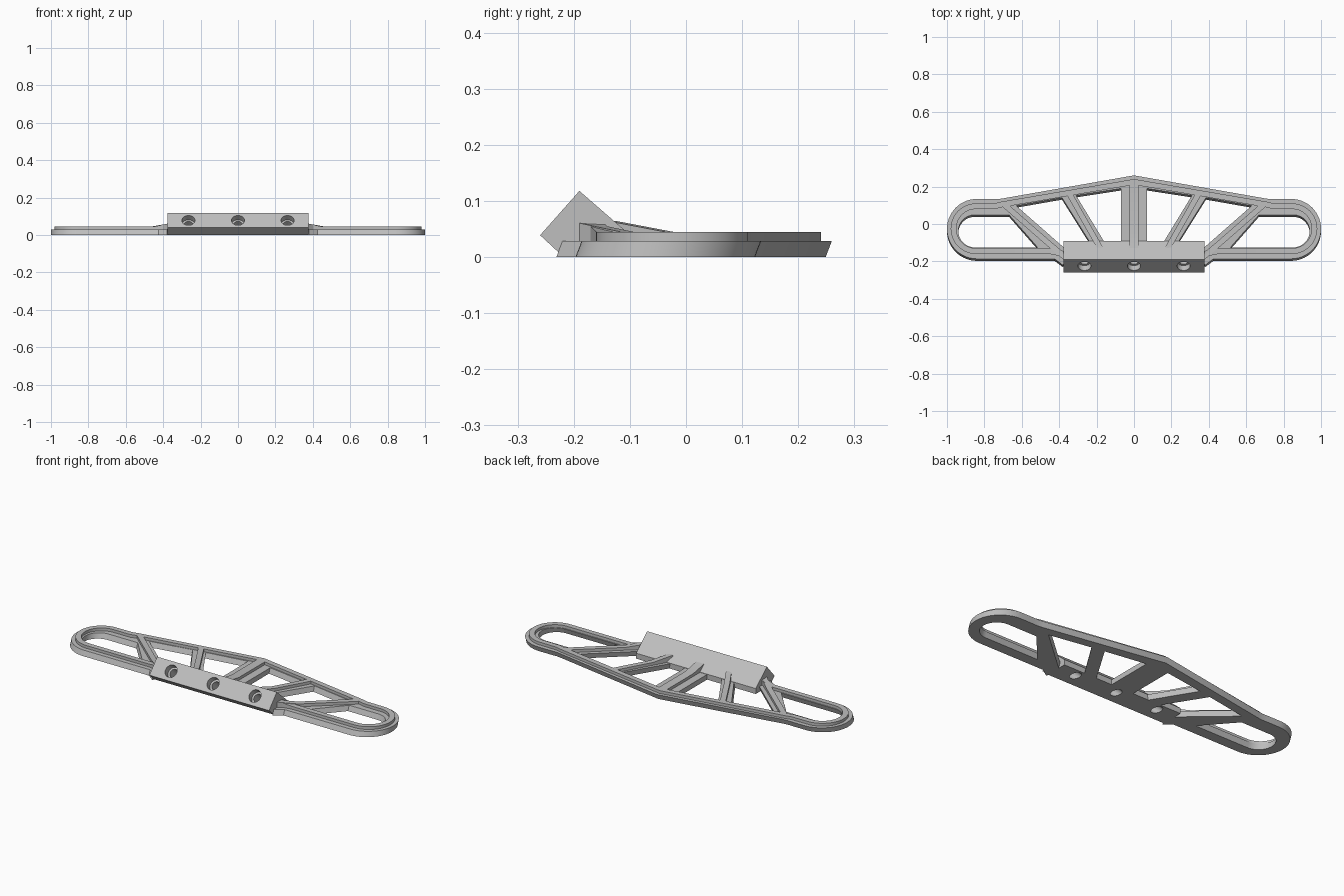
import bpy, bmesh
from math import cos, sin, pi
from mathutils import Vector, Matrix

old = bpy.data.objects.get("Cube")
if old:
    bpy.data.objects.remove(old)

PLATE_TOP = 0.029
RIDGE_TOP = 0.045

grey = bpy.data.materials.new("light_grey")
grey.use_nodes = True
COLOR = (0.52, 0.52, 0.52, 1)
grey.diffuse_color = COLOR
grey.node_tree.nodes["Principled BSDF"].inputs["Base Color"].default_value = COLOR


def finish(bm, name):
    bmesh.ops.recalc_face_normals(bm, faces=bm.faces)
    mesh = bpy.data.meshes.new(name)
    bm.to_mesh(mesh)
    bm.free()
    mesh.materials.append(grey)
    obj = bpy.data.objects.new(name, mesh)
    bpy.context.collection.objects.link(obj)
    return obj


def flip(points):
    return [(-p[0], *p[1:]) for p in points]


def arc(cx, cy, r, n=28):
    """Half circle from the rear round the +x end to the front."""
    return [(cx + r * sin(pi * i / n), cy + r * cos(pi * i / n)) for i in range(n + 1)]


def flat_plate(name, loops):
    """Flat outline with holes, thickened and slanted forward at the bottom."""
    bm = bmesh.new()
    for loop in loops:
        vs = [bm.verts.new((x, y, PLATE_TOP)) for x, y in loop]
        for i, v in enumerate(vs):
            bm.edges.new((vs[i - 1], v))
    bmesh.ops.triangle_fill(bm, edges=bm.edges[:], use_beauty=True, use_dissolve=False)
    ext = bmesh.ops.extrude_face_region(bm, geom=bm.faces[:])["geom"]
    low = [g for g in ext if isinstance(g, bmesh.types.BMVert)]
    bmesh.ops.translate(bm, verts=low, vec=(0, -0.011, -PLATE_TOP))
    return finish(bm, name)


def ridge(name, path, width):
    """Rectangular rib swept along (x, y, top) points with mitred corners."""
    bm = bmesh.new()
    pts = [Vector(p[:2]) for p in path]
    rings = []
    for i, p in enumerate(pts):
        a = (p - pts[i - 1]).normalized() if i else None
        b = (pts[i + 1] - p).normalized() if i + 1 < len(pts) else None
        a, b = a or b, b or a
        t = (a + b).normalized()
        side = Vector((-t.y, t.x)) * width / 2 / max(t.dot(a), 0.3)
        top = path[i][2] if len(path[i]) > 2 else RIDGE_TOP
        rings.append([bm.verts.new((*(p + side * s), z)) for s, z in
                      ((-1, 0.02), (1, 0.02), (1, top), (-1, top))])
    for r, q in zip(rings, rings[1:]):
        for k in range(4):
            bm.faces.new((r[k - 1], r[k], q[k], q[k - 1]))
    bm.faces.new(rings[0])
    bm.faces.new(rings[-1])
    return finish(bm, name)


# Plate outline and windows
half = ([(0.70, 0.137), (0.73, 0.133), (0.76, 0.134)] + arc(0.84, -0.026, 0.16)
        + [(0.425, -0.186), (0.38, -0.22), (0.37, -0.205)])
outline = [(0, 0.26)] + half + flip(half[::-1])
slot = arc(0.852, -0.038, 0.087) + [(0.515, -0.125), (0.668, 0.049)]
outer_window = [(0.63, 0.098), (0.385, 0.141), (0.215, -0.13), (0.37, -0.13)]
inner_window = [(0.31, 0.153), (0.07, 0.19), (0.07, -0.11), (0.15, -0.11)]
windows = [slot, outer_window, inner_window]
plate = flat_plate("truss_plate", [outline] + windows + [flip(w) for w in windows])

# Angled mounting block
bm = bmesh.new()
section = [(-0.26, 0.039), (-0.19, 0.118), (-0.09, 0.031), (-0.09, 0), (-0.218, 0)]
face = bm.faces.new([bm.verts.new((-0.378, y, z)) for y, z in section])
ext = bmesh.ops.extrude_face_region(bm, geom=[face])["geom"]
bmesh.ops.translate(bm, verts=[g for g in ext if isinstance(g, bmesh.types.BMVert)],
                    vec=(0.756, 0, 0))
block = finish(bm, "mounting_block")

# Counterbored screw holes, square to the block's front face
axis = Vector((0, 0.744, -0.668))
turn = axis.to_track_quat('Z', 'X').to_matrix().to_4x4()
mouth = Vector((0, -0.225, 0.0785))


def drill(radius, start, end):
    bm = bmesh.new()
    for x in (-0.265, 0, 0.265):
        centre = mouth + Vector((x, 0, 0)) + axis * (start + end) / 2
        bmesh.ops.create_cone(bm, cap_ends=True, segments=32, radius1=radius,
                              radius2=radius, depth=end - start,
                              matrix=Matrix.Translation(centre) @ turn)
    cutter = finish(bm, "screw_hole_cutter")
    cutter.hide_render = True
    for obj in (plate, block):
        mod = obj.modifiers.new("screw_holes", 'BOOLEAN')
        mod.operation = 'DIFFERENCE'
        mod.solver = 'EXACT'
        mod.object = cutter
        bpy.context.view_layer.objects.active = obj
        bpy.ops.object.modifier_apply(modifier=mod.name)
    bpy.data.objects.remove(cutter)


drill(0.024, -0.03, 0.2)
drill(0.035, -0.03, 0.035)

# Raised ribs: rim, wing braces, inner braces and centre post
rim_half = ([(0.71, 0.104), (0.74, 0.096)] + arc(0.845, -0.025, 0.12)
            + [(0.45, -0.145), (0.36, -0.163, 0.062)])
rim = ridge("rim_rib", flip(rim_half[::-1]) + [(0, 0.225)] + rim_half, 0.03)
ribs = [rim]
for label, mirror in (("left", lambda p: p), ("right", flip)):
    ribs.append(ridge(label + "_wing_rib", mirror(
        [(0.69, 0.1), (0.455, -0.105), (0.36, -0.185, 0.062)]), 0.03))
    ribs.append(ridge(label + "_brace_rib", mirror(
        [(0.348, 0.166), (0.237, -0.03), (0.18, -0.13, 0.064)]), 0.03))
ribs.append(ridge("centre_rib", [(0, 0.225), (0, -0.03), (0, -0.13, 0.064)], 0.05))

# Smooth the rounded ends and bores, keep corners sharp
bpy.ops.object.select_all(action='DESELECT')
for obj in [plate, block] + ribs:
    obj.select_set(True)
bpy.context.view_layer.objects.active = plate
bpy.ops.object.shade_smooth_by_angle(angle=0.5)
